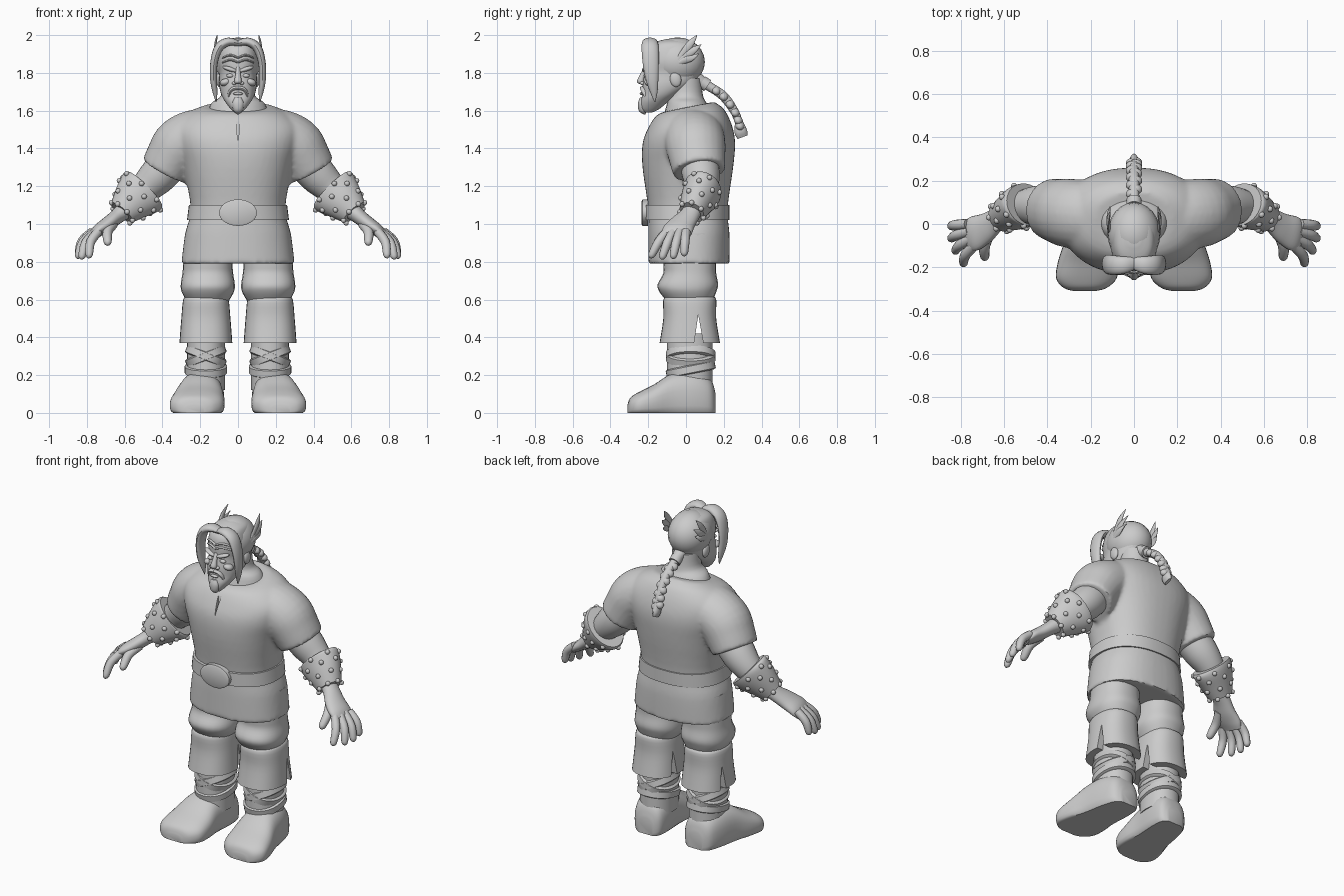
import bpy, bmesh, math
from mathutils import Vector, Matrix, Euler

old = bpy.data.objects.get("Cube")
if old:
    bpy.data.objects.remove(old, do_unlink=True)

X, Y, Z = Matrix.Identity(3)
grey = bpy.data.materials.new("plain_grey")
grey.use_nodes = True
grey.diffuse_color = (.6, .6, .6, 1)
grey.node_tree.nodes["Principled BSDF"].inputs["Base Color"].default_value = grey.diffuse_color
parts = []


def finish(name, bm, pair=False):
    bmesh.ops.recalc_face_normals(bm, faces=bm.faces)
    mesh = bpy.data.meshes.new(name)
    bm.to_mesh(mesh)
    bm.free()
    mesh.materials.append(grey)
    ob = bpy.data.objects.new(name, mesh)
    bpy.context.collection.objects.link(ob)
    if pair:
        ob.modifiers.new("mirror", "MIRROR")
    parts.append(ob)
    return ob


def select(obs):
    bpy.ops.object.select_all(action="DESELECT")
    for ob in obs:
        ob.select_set(True)
    bpy.context.view_layer.objects.active = obs[0]


def smooth_rings(rings, steps):
    """Smooth curve through rings; a ring without a depth is round."""
    full = [tuple(ring) if len(ring) == 5 else (*ring, ring[-1]) for ring in rings]
    full = [full[0]] + full + [full[-1]]
    out = []
    for before, start, end, after in zip(full, full[1:], full[2:], full[3:]):
        for k in range(steps):
            t = k / steps
            ring = []
            for p, q, r, s in zip(before, start, end, after):
                leave, arrive = (r - p) / 2, (s - q) / 2
                ease = t * t * (3 - 2 * t)
                ring.append(q + (r - q) * ease + leave * t * (1 - t) ** 2 - arrive * t * t * (1 - t))
            out.append(ring)
    return out + [list(full[-1])]


def frame(direction, ref):
    direction = direction.normalized()
    side = ref.cross(direction).normalized()
    return side, direction.cross(side)


def loft(name, rings, n=24, power=2, axis=None, ref=Y, steps=4, pair=False, lean=0, floor=False):
    """Skin through rings of (x, y, z, half width, half depth)."""
    rings = smooth_rings(rings, steps)
    last = len(rings) - 1
    bm = bmesh.new()
    loops = []
    for i, (x, y, z, width, depth) in enumerate(rings):
        along = Vector(rings[min(i + 1, last)][:3]) - Vector(rings[max(i - 1, 0)][:3])
        side, up = frame(axis or along, ref)
        loop = []
        for k in range(n):
            c, s = math.cos(math.tau * k / n), math.sin(math.tau * k / n)
            u = math.copysign(abs(c) ** (2 / power), c) * max(width, .001)
            v = math.copysign(abs(s) ** (2 / power), s) * max(depth, .001)
            point = Vector((x, y, z)) + side * u + up * v + Z * lean * v * (i / last) ** 4
            if floor:
                point.z = max(point.z, 0)
            loop.append(bm.verts.new(point))
        loops.append(loop)
    for low, high in zip(loops, loops[1:]):
        for k in range(n):
            bm.faces.new((low[k - 1], low[k], high[k], high[k - 1]))
    bm.faces.new(loops[0])
    bm.faces.new(loops[-1])
    return finish(name, bm, pair)


def stack(name, rows, x=0, **options):
    """Upright loft from rows of (z, front, back, half width)."""
    rings = [(x, (front + back) / 2, z, width, (back - front) / 2) for z, front, back, width in rows]
    return loft(name, rings, axis=Z, **options)


def balls(name, places, scale, turn=(0, 0, 0), pair=True):
    bm = bmesh.new()
    for place in places:
        matrix = Matrix.LocRotScale(Vector(place), Euler(turn), Vector(scale))
        bmesh.ops.create_uvsphere(bm, u_segments=24, v_segments=12, radius=1, matrix=matrix)
    return finish(name, bm, pair)


def cut(ob, corners, depth):
    """Cut a wedge-shaped slit; returns its hidden cutter."""
    bm = bmesh.new()
    face = bm.faces.new([bm.verts.new(corner) for corner in corners])
    made = bmesh.ops.extrude_face_region(bm, geom=[face])["geom"]
    bmesh.ops.translate(bm, vec=depth, verts=[v for v in made if isinstance(v, bmesh.types.BMVert)])
    cutter = finish("slit_cutter", bm)
    cutter.hide_render = True
    parts.remove(cutter)
    slit = ob.modifiers.new("slit", "BOOLEAN")
    slit.operation = "DIFFERENCE"
    slit.object = cutter
    return cutter


def finger(name, base, tip, radius):
    middle = (base + tip) / 2 + (X + Z) * .015
    near = tip.lerp(middle, .2)
    loft(name, [(*base, radius), (*middle, radius), (*near, radius * .8), (*tip, radius * .2)], n=12, pair=True)


# Tunic with short sleeves, blended into one cloth surface
tunic = stack("tunic", [
    (.79, -.2, .23, .3), (.95, -.2, .23, .28), (1.08, -.2, .22, .25), (1.3, -.23, .25, .29),
    (1.43, -.23, .26, .33), (1.52, -.2, .24, .33), (1.59, -.16, .2, .26), (1.62, -.12, .15, .18)],
    n=48, power=2.3, lean=.2)
sleeves = loft("sleeves", [(.12, .04, 1.48, .11, .14), (.21, .04, 1.47, .14, .16), (.3, .05, 1.42, .15, .16),
                           (.35, .06, 1.35, .14, .15), (.39, .07, 1.28, .13, .14)], pair=True)
select([sleeves])
bpy.ops.object.convert(target="MESH")
parts.remove(sleeves)
select([tunic, sleeves])
bpy.ops.object.join()
blend = tunic.modifiers.new("blend", "REMESH")
blend.mode = "VOXEL"
blend.voxel_size = .012
tunic.modifiers.new("soften", "SMOOTH").iterations = 6
neck_cutter = cut(tunic, [(-.016, -.3, 1.6), (.016, -.3, 1.6), (0, -.3, 1.43)], Y * .12)

# Belt and oval buckle
stack("belt", [(1.02, -.22, .23, .27), (1.1, -.22, .23, .26)], n=48, power=2.3)
loft("buckle", [(0, -.2, 1.06, .1, .07), (0, -.23, 1.06, .1, .07), (0, -.235, 1.06, .09, .06)],
     n=32, axis=-Y, ref=Z, steps=1)

# Trousers, boot cuffs slit at the sides, shins
stack("trousers", [(.95, -.12, .16, .12), (.8, -.12, .16, .13), (.74, -.12, .16, .134), (.68, -.15, .17, .143),
                   (.64, -.14, .16, .138), (.59, -.1, .14, .11)], x=.16, power=2.3, pair=True)
cuffs = stack("boot_cuffs", [(.615, -.09, .14, .1), (.6, -.12, .16, .12), (.5, -.12, .16, .13),
                             (.37, -.14, .18, .14)], x=.17, n=32, power=2.4, pair=True)
cuff_cutter = cut(cuffs, [(-.5, .04, .35), (-.5, .095, .35), (-.5, .065, .52)], X)
stack("shins", [(.42, -.1, .14, .1), (.12, -.1, .14, .1)], x=.17, power=2.2, pair=True)

# Leather straps wound round the shins
for name, height, slope in (("rising_straps", .3, X * .4), ("falling_straps", .3, X * -.4),
                            ("low_straps", .23, Y * -.2)):
    axis = (Z + slope).normalized()
    centre = Vector((.17, .025, height))
    loft(name, [(*(centre + axis * offset), .1 + swell, .12 + swell)
                for offset, swell in ((-.024, 0), (-.018, .012), (.018, .012), (.024, 0))],
         axis=axis, n=32, power=2.2, steps=1, pair=True)

# Feet turned slightly outward on flat soles: (y, half width, height)
loft("feet", [(.19 - .12 * y, y, height * .35, width, height * .65) for y, width, height in (
    (.157, .05, .1), (.13, .09, .18), (.05, .11, .22), (-.07, .12, .21), (-.17, .14, .15),
    (-.25, .14, .11), (-.295, .1, .08), (-.31, .05, .04))],
    n=32, power=2.5, axis=-Y, ref=Z, pair=True, floor=True)

# Arms and flared bracers
loft("upper_arms", [(.33, .06, 1.36, .1), (.42, .08, 1.26, .1), (.5, .08, 1.18, .08), (.58, .04, 1.09, .06)],
     pair=True)
bracer = [(.495, .09, 1.185, .13, .1), (.51, .084, 1.17, .138, .1), (.555, .06, 1.125, .115, .09),
          (.615, .03, 1.06, .076, .068)]
loft("bracers", bracer, n=32, pair=True)

# Studs in staggered rows round the bracers
side, up = frame(Vector(bracer[-1][:3]) - Vector(bracer[0][:3]), Y)
studs = []
for row, (x, y, z, width, depth) in enumerate(smooth_rings(bracer, 3)[3::2]):
    for k in range(7):
        angle = math.tau * (k + row / 2) / 7
        studs.append(Vector((x, y, z)) + side * width * math.cos(angle) + up * depth * math.sin(angle))
balls("bracer_studs", studs, (.014, .014, .014))

# Hands: palm, four spread fingers, thumb
loft("palms", [(.59, .04, 1.08, .05), (.64, .015, 1.04, .04, .055), (.69, -.02, 1, .038, .07),
               (.74, -.045, .965, .033, .08), (.77, -.06, .935, .02, .07)], pair=True)
for i, name in enumerate(("index", "middle", "ring", "little")):
    spread = i / 3
    base = Vector((.74, -.1, .96)).lerp(Vector((.77, 0, .96)), spread)
    tip = Vector((.79, -.19, .82)).lerp(Vector((.85, -.01, .83)), spread)
    tip += (X * 2 - Z) * .012 * math.sin(spread * math.pi)
    finger(name + "_fingers", base, tip, .024)
finger("thumbs", Vector((.66, -.03, 1)), Vector((.69, -.165, .89)), .026)

# Neck and head
stack("neck", [(1.57, -.12, .16, .17), (1.64, -.1, .11, .14), (1.68, -.09, .09, .09), (1.77, -.09, .08, .08)])
stack("head", [(1.59, -.22, -.18, .02), (1.61, -.24, -.14, .04), (1.65, -.24, -.09, .07), (1.69, -.23, -.03, .09),
               (1.74, -.23, .04, .1), (1.8, -.22, .08, .1), (1.86, -.22, .09, .11), (1.92, -.21, .07, .1),
               (1.96, -.17, .03, .08), (1.98, -.1, -.02, .03)], n=32, power=2.3)

# Face
loft("nose", [(0, -.21, 1.83, .012), (0, -.23, 1.79, .014), (0, -.24, 1.755, .02), (0, -.23, 1.74, .015)],
     n=16, axis=-Z)
balls("nostrils", [(.02, -.23, 1.745)], (.012, .014, .01))
balls("brows", [(.043, -.212, 1.82)], (.042, .02, .012), (0, -.3, .2))
balls("eyes", [(.042, -.21, 1.785)], (.02, .014, .011))
balls("cheekbones", [(.066, -.19, 1.75)], (.03, .03, .02), (0, .3, .4))
balls("ears", [(.1, -.055, 1.765)], (.015, .03, .04), (.2, 0, 0))
balls("lips", [(0, -.233, 1.69)], (.026, .012, .008), pair=False)
loft("moustache", [(0, -.23, 1.72, .01, .014), (.03, -.227, 1.715, .01, .016), (.047, -.215, 1.69, .008, .014),
                   (.05, -.21, 1.655, .003)], n=12, pair=True)
loft("chin_beard", [(0, -.23, 1.67, .018, .014), (0, -.236, 1.64, .03, .018), (0, -.23, 1.6, .024, .02),
                    (0, -.22, 1.58, .004)], n=16, axis=-Z)
for height in (1.855, 1.88):
    loft("forehead_creases", [(0, -.22, height, .005, .008), (.04, -.212, height + .014, .006, .009),
                              (.08, -.18, height, .004, .008)], n=12, pair=True)

# Hair: swept back cap and parted front locks
balls("hair_cap", [(0, -.045, 1.858)], (.122, .145, .13), pair=False)
loft("front_locks", [(0, -.18, 1.955, .015, .03), (.05, -.19, 1.965, .022, .04), (.1, -.19, 1.935, .024, .045),
                     (.126, -.187, 1.86, .02, .043), (.13, -.18, 1.77, .018, .034), (.122, -.17, 1.7, .013, .02),
                     (.115, -.165, 1.645, .002)], n=16, pair=True)

# Braid down the back with alternating strands, tie and flared end
braid = [(0, .05, 1.77, .04), (0, .12, 1.73, .025), (0, .2, 1.675, .025), (0, .26, 1.59, .022), (0, .285, 1.52, .02)]
loft("braid_core", braid, n=12, ref=X)
for swing in (-1, 1):
    beads = smooth_rings(braid, 4)[5 + (swing > 0)::2]
    balls("braid_strands", [(swing * .012, y, z) for x, y, z, width, depth in beads],
          (.027, .024, .021), (-.6, swing / 2, 0), pair=False)
loft("braid_tie", [(0, .085, 1.752, .034), (0, .115, 1.732, .034)], ref=X, steps=1)
loft("braid_tuft", [(0, .28, 1.545, .02), (0, .29, 1.49, .034, .022), (0, .3, 1.46, .028, .01)], n=12, ref=X)

# Small feathered wings on the sides of the head
for i, (y, z) in enumerate(((.058, 2), (.08, 1.95), (.068, 1.9))):
    root, tip = Vector((.112, -.045, 1.865 - i * .008)), Vector((.11, y, z))
    middle = root.lerp(tip, .6) + X * .008
    loft("wing_feathers", [(*root, .008, .012), (*middle, .008, .02), (*tip, .002)], n=12, pair=True)

# Bake modifiers, drop cutters, smooth with crisp edges kept
select(parts)
bpy.ops.object.convert(target="MESH")
for cutter in (neck_cutter, cuff_cutter):
    bpy.data.objects.remove(cutter, do_unlink=True)
select(parts)
bpy.ops.object.shade_smooth_by_angle(angle=math.radians(40))
